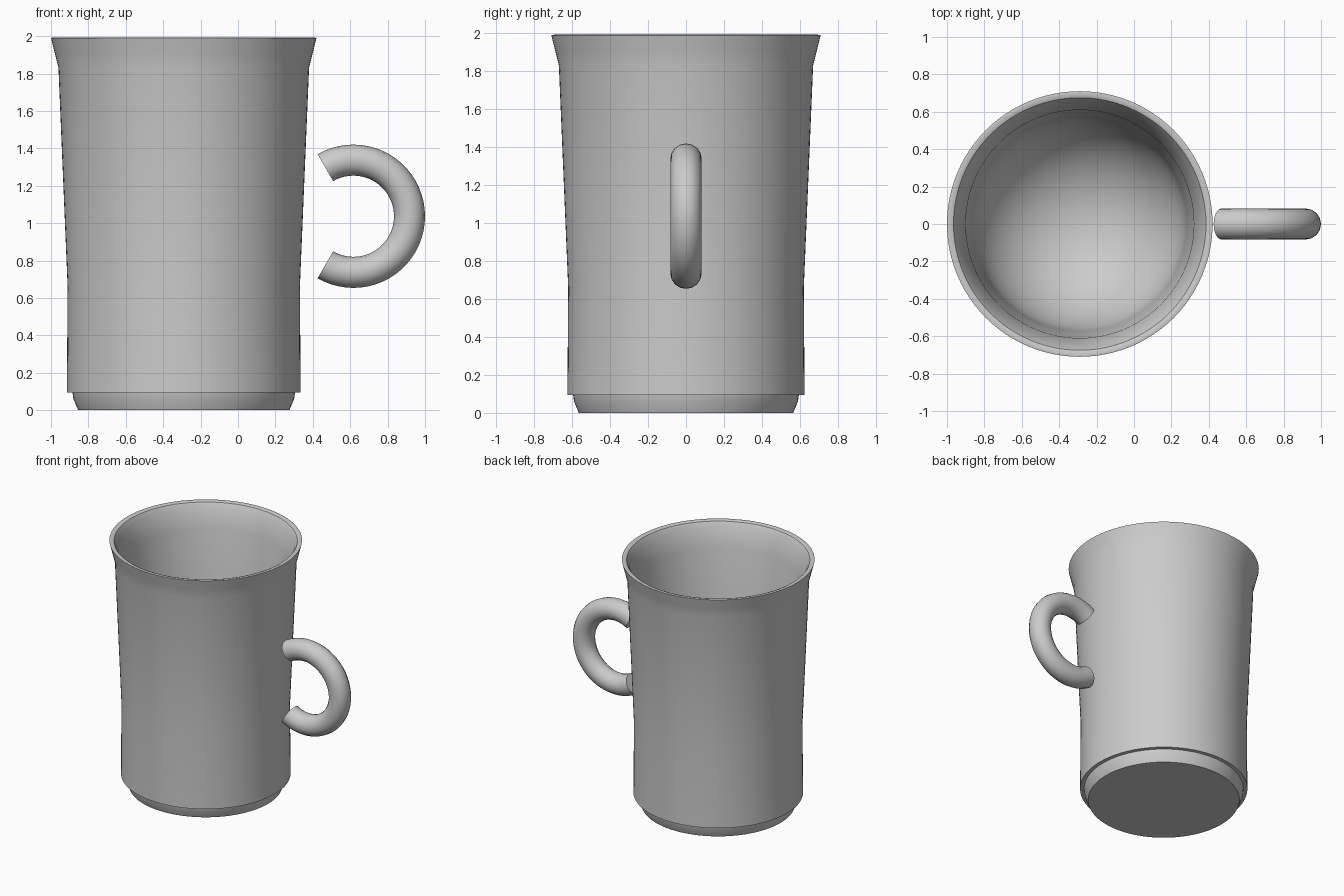
import bpy, bmesh, math
from mathutils import Vector

old = bpy.data.objects.get("Cube")
if old:
    bpy.data.objects.remove(old, do_unlink=True)

glaze = bpy.data.materials.new("grey_glaze")
colour = (0.6, 0.6, 0.6, 1)
glaze.diffuse_color = colour
glaze.use_nodes = True
glaze.node_tree.nodes["Principled BSDF"].inputs["Base Color"].default_value = colour

CUP_X = -0.29


def finish(bm, name, angle):
    bmesh.ops.recalc_face_normals(bm, faces=bm.faces[:])
    mesh = bpy.data.meshes.new(name)
    bm.to_mesh(mesh)
    bm.free()
    mesh.materials.append(glaze)
    obj = bpy.data.objects.new(name, mesh)
    bpy.context.collection.objects.link(obj)
    bpy.ops.object.select_all(action='DESELECT')
    obj.select_set(True)
    bpy.context.view_layer.objects.active = obj
    bpy.ops.object.shade_smooth_by_angle(angle=math.radians(angle))
    return obj


def lathe(name, profile, steps=96):
    bm = bmesh.new()
    verts = [bm.verts.new((r, 0, z)) for r, z in profile]
    edges = [bm.edges.new(pair) for pair in zip(verts, verts[1:])]
    bmesh.ops.spin(bm, geom=verts + edges, cent=(0, 0, 0), axis=(0, 0, 1),
                   angle=math.tau, steps=steps)
    bmesh.ops.remove_doubles(bm, verts=bm.verts[:], dist=0.0001)
    return finish(bm, name, 35)


# Cup: foot, stepped wall, flared rim, then the inner wall and rounded bowl
outside = [(0, 0), (0.565, 0), (0.59, 0.06), (0.595, 0.095), (0.625, 0.095),
           (0.621, 0.66), (0.67, 1.83), (0.69, 1.91), (0.71, 1.99)]
rim = [(0.695, 1.993), (0.675, 1.985), (0.655, 1.95), (0.635, 1.88), (0.61, 1.80)]
bowl = [(0.57 * math.cos(a), 0.68 - 0.56 * math.sin(a))
        for a in (math.pi / 2 * i / 12 for i in range(12))] + [(0, 0.12)]
cup = lathe("cup_body", outside + rim + bowl)
cup.location.x = CUP_X

# Handle: a partial ring with flat ends
bm = bmesh.new()
ring_r, tube_r, sides, steps = 0.30, 0.083, 16, 40
start = math.radians(-120)
radial = Vector((math.cos(start), 0, math.sin(start)))
centre = Vector((0.617, 0, 1.037))
section = []
for i in range(sides):
    a = math.tau * i / sides
    section.append(bm.verts.new(centre + radial * (ring_r + tube_r * math.cos(a))
                                + Vector((0, tube_r * math.sin(a), 0))))
loop = [bm.edges.new((section[i], section[(i + 1) % sides])) for i in range(sides)]
bmesh.ops.spin(bm, geom=section + loop, cent=centre, axis=(0, -1, 0),
               angle=math.radians(240), steps=steps)
bmesh.ops.holes_fill(bm, edges=[e for e in bm.edges if e.is_boundary], sides=0)
finish(bm, "handle", 40)
